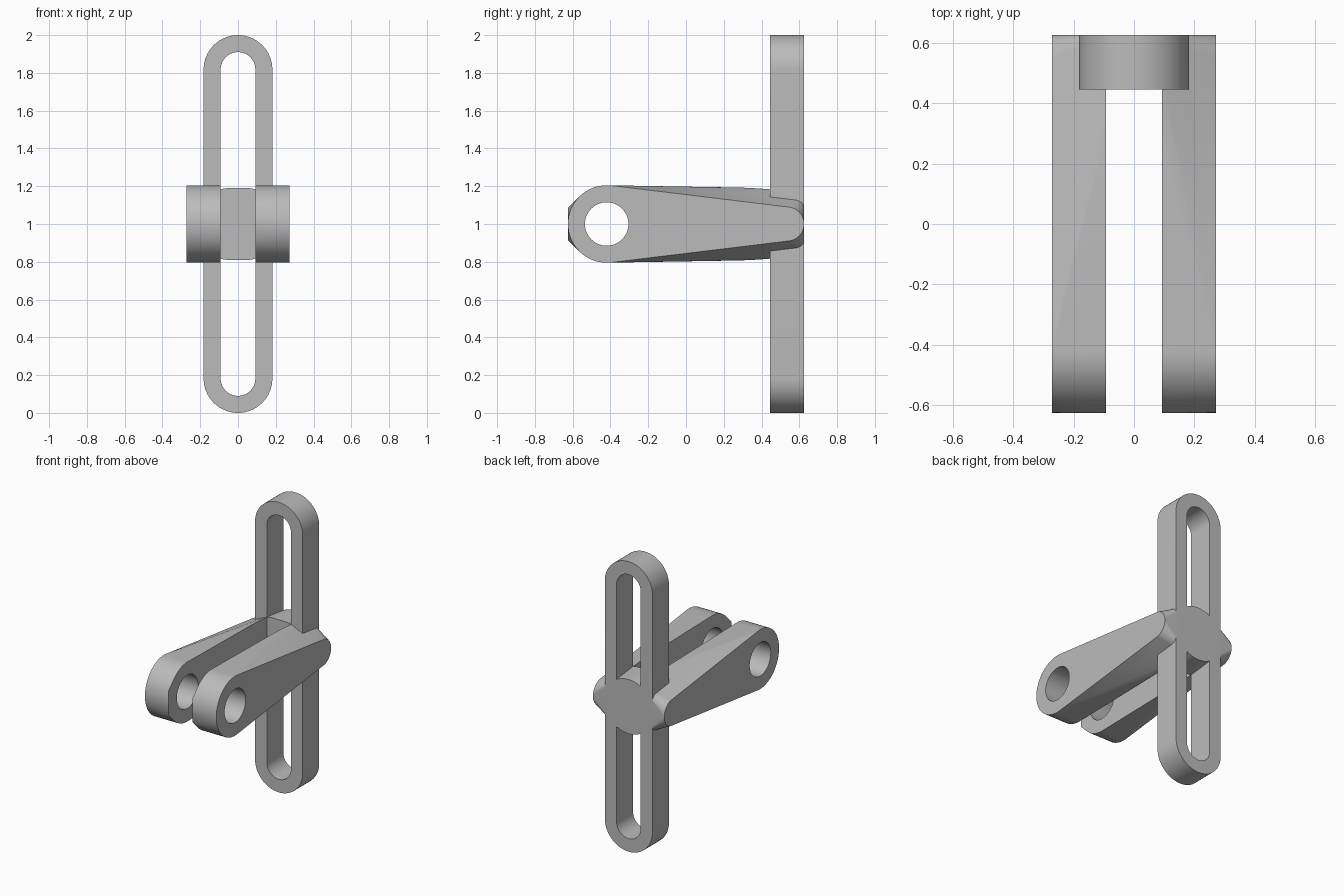
import bpy
import bmesh
from math import cos, sin, pi, radians
from mathutils import Vector

cube = bpy.data.objects.get("Cube")
if cube:
    bpy.data.objects.remove(cube, do_unlink=True)

HALF_W, SLOT = 0.272, 0.092          # half width over both arms, half gap
BACK, BAR_FRONT, FRONT_Y = 0.625, 0.445, -0.42
MID_Z = 1.0

grey = bpy.data.materials.new("plain_grey")
grey.use_nodes = True
colour = (0.5, 0.5, 0.5, 1)
grey.diffuse_color = colour
grey.node_tree.nodes["Principled BSDF"].inputs["Base Color"].default_value = colour


def hull(name, points):
    """Solid wrapped tightly around a set of points."""
    bm = bmesh.new()
    for p in points:
        bm.verts.new(p)
    bmesh.ops.remove_doubles(bm, verts=bm.verts, dist=0.0005)
    bmesh.ops.convex_hull(bm, input=bm.verts)
    loose = [v for v in bm.verts if not v.link_faces]
    bmesh.ops.delete(bm, geom=loose, context='VERTS')
    bmesh.ops.dissolve_limit(bm, angle_limit=radians(0.2), verts=bm.verts, edges=bm.edges)
    bmesh.ops.recalc_face_normals(bm, faces=bm.faces)
    mesh = bpy.data.meshes.new(name)
    bm.to_mesh(mesh)
    bm.free()
    mesh.materials.append(grey)
    ob = bpy.data.objects.new(name, mesh)
    bpy.context.collection.objects.link(ob)
    return ob


def disc(axis, a, b, radius, centre, n=64):
    """Rim points of a cylinder running from a to b along the x or y axis."""
    pts = []
    for i in range(n):
        u, v = radius * cos(2 * pi * i / n), radius * sin(2 * pi * i / n)
        for t in (a, b):
            if axis == 'x':
                pts.append(Vector((t, centre[0] + u, centre[1] + v)))
            else:
                pts.append(Vector((centre[0] + u, t, centre[1] + v)))
    return pts


def box(x, y0, y1, z):
    return [Vector((sx * x, y, MID_Z + sz * z))
            for sx in (-1, 1) for y in (y0, y1) for sz in (-1, 1)]


def stadium(name, radius, y0, y1):
    """Upright bar with round ends."""
    reach = 1.0 - 0.182
    return hull(name, disc('y', y0, y1, radius, (0, MID_Z + reach))
                + disc('y', y0, y1, radius, (0, MID_Z - reach)))


def combine(target, tool, operation):
    mod = target.modifiers.new(operation, 'BOOLEAN')
    mod.operation, mod.solver, mod.object = operation, 'EXACT', tool
    bpy.context.view_layer.objects.active = target
    bpy.ops.object.modifier_apply(modifier=mod.name)
    bpy.data.objects.remove(tool, do_unlink=True)


# Tapered fork: wide pivot end, round boss and narrow rounded tips at the back
points = disc('x', -HALF_W, HALF_W, 0.205, (FRONT_Y, MID_Z))
points += disc('x', -HALF_W, HALF_W, 0.09, (BACK - 0.09, MID_Z), 48)
points += disc('y', BAR_FRONT, BACK, 0.187, (0, MID_Z))
for sx in (-1, 1):
    for sz in (-1, 1):
        # squarer inner edges of the fork
        points.append(Vector((sx * SLOT, -BACK, MID_Z + sz * 0.085)))
        points.append(Vector((sx * SLOT, -0.565, MID_Z + sz * 0.145)))
        points.append(Vector((sx * 0.077, BAR_FRONT, MID_Z + sz * 0.187)))
lever = hull("slotted_fork_lever", points)

# Gap between the arms and the pivot hole through both
combine(lever, hull("gap_cutter", box(SLOT, -1, BAR_FRONT, 0.5)), 'DIFFERENCE')
combine(lever, hull("hole_cutter", disc('x', -0.5, 0.5, 0.115, (FRONT_Y, MID_Z))), 'DIFFERENCE')

# Upright slotted bar
bar = stadium("slotted_bar", 0.182, BAR_FRONT, BACK)
combine(bar, stadium("slot_cutter", SLOT, 0.3, 0.8), 'DIFFERENCE')
combine(lever, bar, 'UNION')

bpy.ops.object.select_all(action='DESELECT')
lever.select_set(True)
bpy.context.view_layer.objects.active = lever
bpy.ops.object.shade_smooth_by_angle(angle=radians(25))
